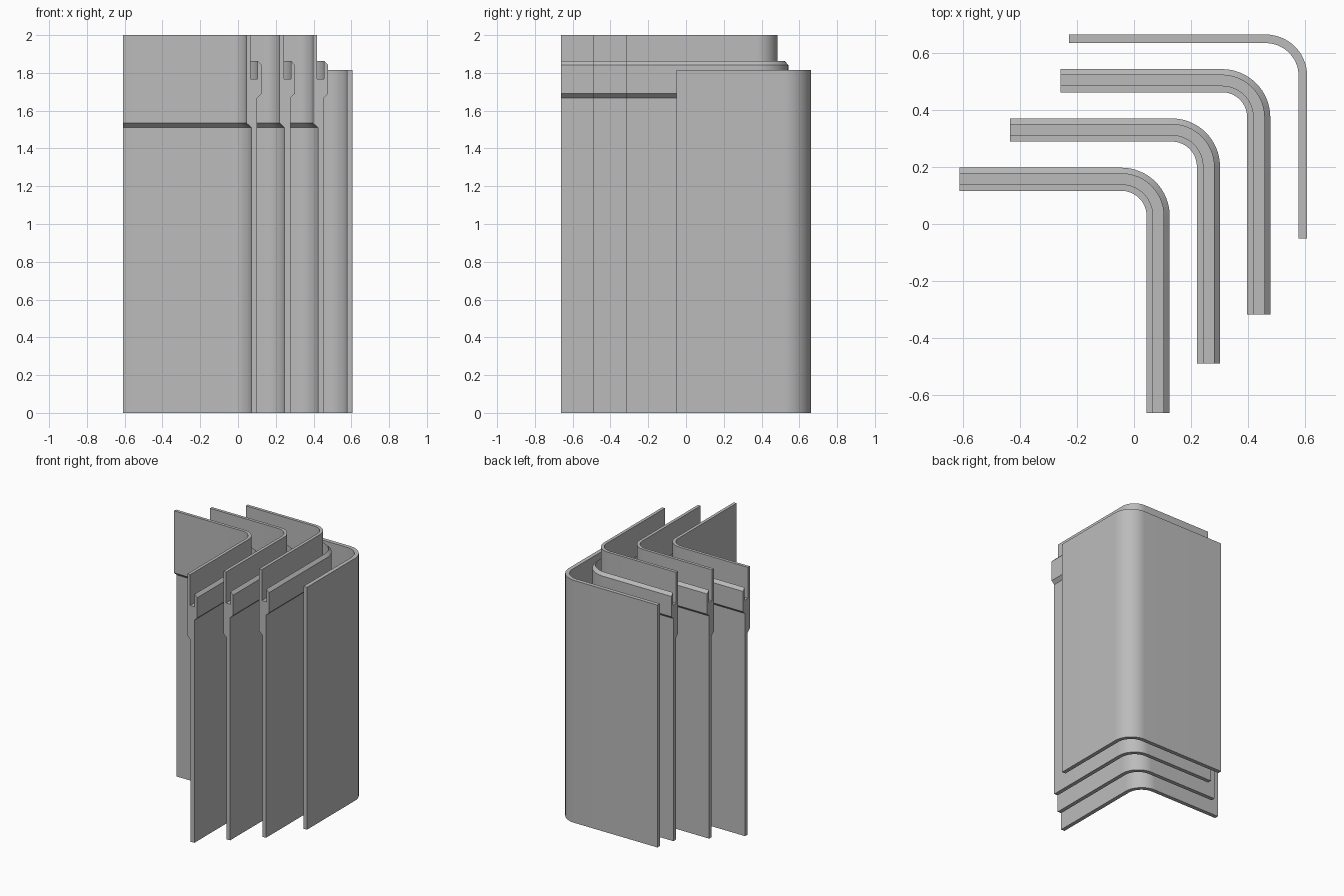
import bpy, bmesh, math

if "Cube" in bpy.data.objects:
    bpy.data.objects.remove(bpy.data.objects["Cube"])

grey = bpy.data.materials.new("panel_grey")
grey.diffuse_color = (0.5, 0.5, 0.5, 1)
grey.use_nodes = True
grey.node_tree.nodes["Principled BSDF"].inputs["Base Color"].default_value = grey.diffuse_color

ARC = 16  # segments around the rounded corner


def bent_panel(name, profile, cx, cy, left, front):
    """Sweep a (radius, z) section along a straight arm, a corner and a second arm."""
    # Stations: base point and outward direction
    stations = [(left, cy, 0.0, 1.0)]
    for i in range(ARC + 1):
        a = math.pi / 2 * (1 - i / ARC)
        stations.append((cx, cy, math.cos(a), math.sin(a)))
    stations.append((cx, front, 1.0, 0.0))

    bm = bmesh.new()
    rings = [[bm.verts.new((x + dx * r, y + dy * r, z)) for r, z in profile]
             for x, y, dx, dy in stations]
    n = len(profile)
    for a, b in zip(rings, rings[1:]):
        for i in range(n):
            j = (i + 1) % n
            bm.faces.new((a[i], a[j], b[j], b[i]))
    bm.faces.new(rings[0])
    bm.faces.new(rings[-1])
    bmesh.ops.recalc_face_normals(bm, faces=bm.faces[:])
    mesh = bpy.data.meshes.new(name)
    bm.to_mesh(mesh)
    bm.free()
    mesh.materials.append(grey)
    obj = bpy.data.objects.new(name, mesh)
    bpy.context.collection.objects.link(obj)
    bpy.context.view_layer.objects.active = obj
    obj.select_set(True)
    bpy.ops.object.shade_smooth_by_angle(angle=math.radians(20))
    obj.select_set(False)


# Slab with an offset upper flange, a slot and a bevelled outer lip
slotted = [(0.115, 0), (0.145, 0), (0.145, 1.667), (0.169, 1.69),
           (0.169, 1.842), (0.148, 1.864), (0.148, 1.768), (0.111, 1.768),
           (0.111, 2.0), (0.088, 2.0), (0.088, 1.535), (0.115, 1.51)]
# Plain flat slab
plain = [(0.115, 0), (0.145, 0), (0.145, 1.815), (0.115, 1.815)]

for k, part in enumerate(("front_panel", "middle_panel", "rear_panel")):
    dx, dy = 0.176 * k, 0.1725 * k
    bent_panel(part, slotted, -0.044 + dx, 0.028 + dy, -0.61 + dx, -0.661 + dy)
bent_panel("back_cover_panel", plain, 0.461, 0.518, -0.228, -0.05)
